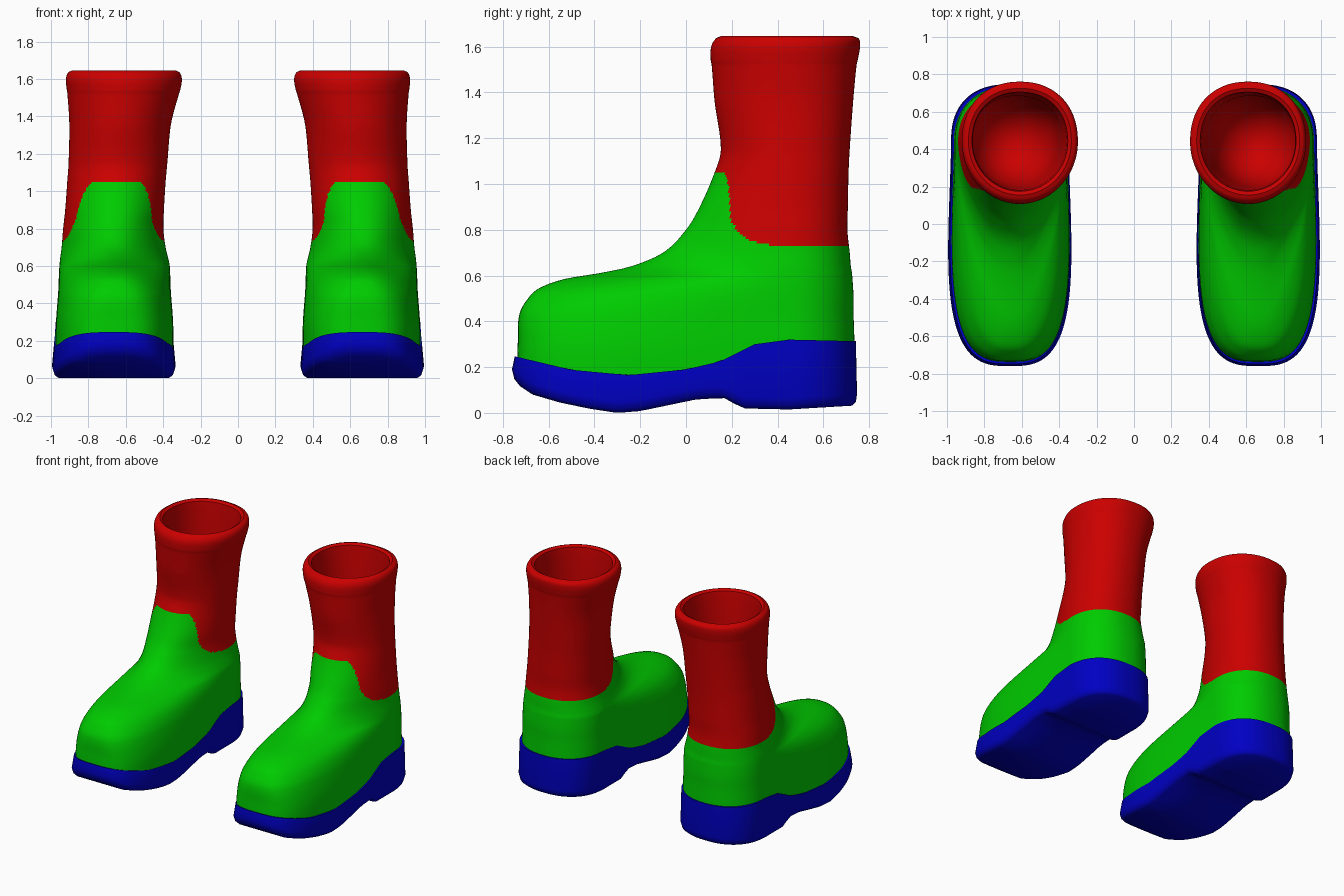
import bpy, bmesh, math

if "Cube" in bpy.data.objects:
    bpy.data.objects.remove(bpy.data.objects["Cube"])

N = 160      # points around every horizontal section
CY = 0.44    # y where the round back half meets the long front half


def material(name, rgb):
    m = bpy.data.materials.new(name)
    m.diffuse_color = (*rgb, 1)
    m.use_nodes = True
    m.node_tree.nodes["Principled BSDF"].inputs["Base Color"].default_value = m.diffuse_color
    return m


RED = material("red rubber", (0.6, 0, 0))
GREEN = material("green rubber", (0, 0.6, 0))
BLUE = material("blue rubber", (0, 0, 0.55))


def interp(table, y):
    if y <= table[0][0]:
        return table[0][1]
    for (a, va), (b, vb) in zip(table, table[1:]):
        if y <= b:
            return va + (vb - va) * (y - a) / (b - a)
    return table[-1][1]


def section(yf, yb, cx, wb, wf, n, nb=2.2):
    """Boot-shaped outline: round heel, tapering tongue to the toe."""
    pts = []
    for i in range(N):
        a = 2 * math.pi * i / N
        c, sx = math.cos(a), (1 if math.sin(a) >= 0 else -1)
        s = min(abs(c), 1.0)
        if c > 0:
            w = (wb + (wf - wb) * s ** 1.5) * max(0, 1 - s ** n) ** (1 / n)
            y = CY + (yf - CY) * s
        else:
            w = wb * max(0, 1 - s ** nb) ** (1 / nb)
            y = CY + (yb - CY) * s
        if i in (0, N // 2):
            w = 0
        pts.append((cx + sx * w, y))
    return pts


def loft(name, rings, mats, rule):
    """Skin the rings, close both ends with cross strips, mirror to the other foot."""
    bm = bmesh.new()
    vs = [[bm.verts.new(p) for p in r] for r in rings]
    for k, (a, b) in enumerate(zip(vs, vs[1:])):
        for i in range(N):
            j = (i + 1) % N
            f = bm.faces.new((a[i], a[j], b[j], b[i]))
            f.material_index = rule(k, f.calc_center_median())
    for k, r in ((0, vs[0]), (len(vs), vs[-1])):
        for i in range(N // 2):
            quad = [r[i], r[i + 1], r[(N - i - 1) % N], r[(N - i) % N]]
            f = bm.faces.new(list(dict.fromkeys(quad)))
            f.material_index = rule(k, f.calc_center_median())
    bmesh.ops.recalc_face_normals(bm, faces=bm.faces)
    me = bpy.data.meshes.new(name)
    bm.to_mesh(me)
    bm.free()
    ob = bpy.data.objects.new(name, me)
    bpy.context.collection.objects.link(ob)
    for m in mats:
        me.materials.append(m)
    bpy.ops.object.select_all(action='DESELECT')
    ob.select_set(True)
    bpy.context.view_layer.objects.active = ob
    bpy.ops.object.shade_smooth_by_angle(angle=math.radians(40))
    ob.modifiers.new("other_foot", 'MIRROR').use_mirror_merge = False
    return ob


# Upper: z, front y, back y, centre x, back half width, front half width, squareness
rows = [
    (0.15, -.740, .737, .660, .303, .375, 3.0),
    (0.30, -.735, .736, .660, .303, .370, 3.0),
    (0.43, -.728, .732, .660, .300, .345, 2.8),
    (0.50, -.690, .732, .660, .299, .315, 2.6),
    (0.545, -.64, .730, .660, .298, .275, 2.45),
    (0.585, -.53, .727, .660, .296, .220, 2.3),
    (0.61, -.38, .725, .660, .294, .190, 2.2),
    (0.64, -.24, .720, .662, .289, .180, 2.2),
    (0.70, -.10, .715, .665, .278, .190, 2.2),
    (0.80, .000, .705, .667, .268, .220, 2.1),
    (0.90, .060, .707, .660, .264, .240, 2.1),
    (1.05, .125, .710, .650, .263, .255, 2.0),
    (1.15, .152, .715, .642, .264, .264, 2.0),
    (1.36, .125, .730, .630, .272, .272, 2.0),
    (1.52, .112, .745, .614, .298, .298, 2.0),
    (1.54, .108, .750, .612, .303, .303, 2.0),
    (1.60, .110, .760, .610, .310, .310, 2.0),
    (1.635, .130, .755, .610, .298, .298, 2.0),
    (1.647, .155, .725, .610, .275, .275, 2.0),
]
# Inside of the shaft, from the rim down to a rounded insole
lining = [
    (1.635, .175, .705, .610, .256, .256, 2.0),
    (1.58, .182, .700, .612, .250, .250, 2.0),
    (1.30, .190, .685, .625, .240, .240, 2.0),
    (0.95, .200, .680, .640, .232, .232, 2.0),
    (0.78, .225, .655, .645, .210, .210, 2.0),
    (0.66, .290, .590, .645, .145, .145, 2.0),
    (0.60, .390, .490, .645, .050, .050, 2.0),
]


def slope(i, c):
    a, b = rows[max(i - 1, 0)], rows[min(i + 1, len(rows) - 1)]
    return (b[c] - a[c]) / (b[0] - a[0])


dense = []
for i in range(len(rows) - 1):
    p, q = rows[i], rows[i + 1]
    h = q[0] - p[0]
    steps = max(3, round(h / 0.01))
    for k in range(steps):
        t = k / steps
        row = [p[0] + h * t]
        for c in range(1, 7):
            row.append((2*t**3 - 3*t*t + 1) * p[c] + (t**3 - 2*t*t + t) * h * slope(i, c)
                       + (3*t*t - 2*t**3) * q[c] + (t**3 - t*t) * h * slope(i + 1, c))
        dense.append(row)
dense.append(rows[-1])
outer = len(dense)
rings = [[(x, y, r[0]) for x, y in section(*r[1:])] for r in dense + lining]

# Red shaft starts low at the heel and climbs round the green instep
shaft_edge = [(.165, 1.05), (.185, 1.0), (.195, .85), (.23, .78), (.30, .745), (.40, .73)]
loft("boot_upper", rings, [GREEN, RED],
     lambda k, c: 1 if k > 0 and (k >= outer - 1 or c.z > interp(shaft_edge, c.y)) else 0)

# Sole with raised toe, arch and stepped heel block
bottom = [(-.76, .14), (-.67, .08), (-.55, .045), (-.42, .018), (-.30, 0), (-.20, .008),
          (.05, .06), (.19, .065), (.23, .02), (.45, .015), (.75, .033)]
top = [(-.76, .25), (-.5, .188), (-.25, .165), (0, .19), (.15, .225), (.3, .30), (.45, .32), (.75, .313)]


def sole_ring(yf, yb, wb, wf, table, dz):
    return [(x, y, interp(table, y) + dz) for x, y in section(yf, yb, .664, wb, wf, 3.0, 2.4)]


loft("sole", [
    sole_ring(-.725, .725, .280, .365, bottom, 0),
    sole_ring(-.750, .742, .302, .388, bottom, .015),
    sole_ring(-.760, .747, .314, .400, bottom, .05),
    sole_ring(-.748, .742, .308, .382, top, 0),
    sole_ring(-.700, .700, .280, .340, top, 0),
], [BLUE], lambda k, c: 0)
